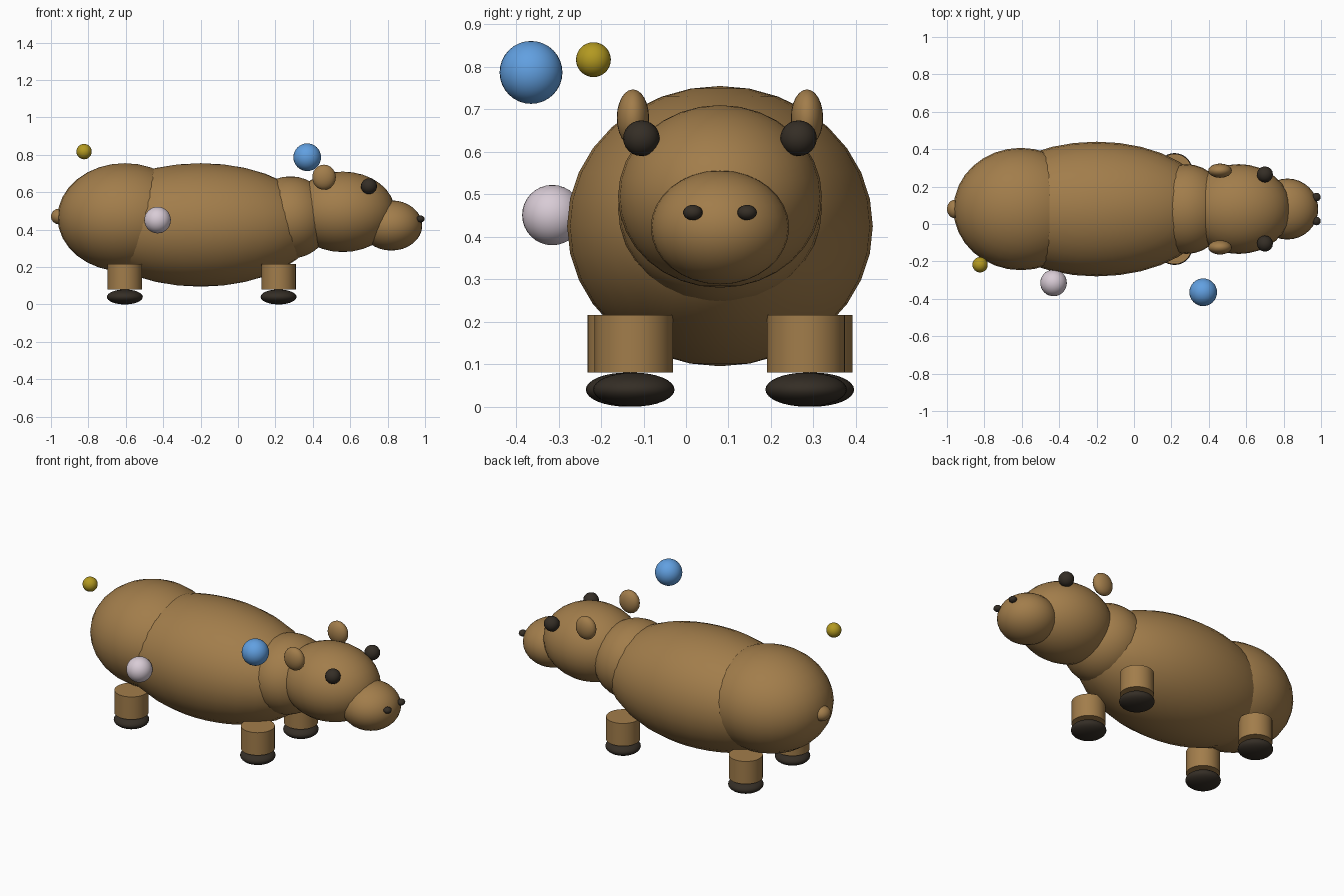
import bpy

if "Cube" in bpy.data.objects:
    bpy.data.objects.remove(bpy.data.objects["Cube"], do_unlink=True)

MID = 0.08  # the animal's centre line in y


def material(name, rgb):
    mat = bpy.data.materials.new(name)
    mat.use_nodes = True
    color = (*rgb, 1.0)
    mat.diffuse_color = color
    bsdf = mat.node_tree.nodes["Principled BSDF"]
    bsdf.inputs["Base Color"].default_value = color
    bsdf.inputs["Roughness"].default_value = 0.8
    return mat


brown = material("brown_fur", (0.36, 0.205, 0.07))
dark = material("dark_brown", (0.035, 0.027, 0.019))
blue = material("sky_blue", (0.12, 0.35, 0.75))
yellow = material("mustard_yellow", (0.45, 0.32, 0.015))
pink = material("pale_pink", (0.69, 0.6, 0.67))


def finish(name, mat):
    obj = bpy.context.object
    obj.name = name
    obj.data.materials.append(mat)
    bpy.ops.object.transform_apply(location=False, rotation=False, scale=True)
    bpy.ops.object.shade_smooth_by_angle()
    return obj


def ball(name, center, radii, mat, segments=32, rings=16):
    bpy.ops.mesh.primitive_uv_sphere_add(
        segments=segments, ring_count=rings, radius=1, location=center)
    bpy.context.object.scale = radii
    return finish(name, mat)


def post(name, center, radius, height, mat):
    bpy.ops.mesh.primitive_cylinder_add(
        vertices=32, radius=radius, depth=height, location=center)
    return finish(name, mat)


# Trunk, from tail to snout
ball("body", (-0.2, MID, 0.425), (0.62, 0.36, 0.33), brown)
ball("rump", (-0.605, MID, 0.465), (0.36, 0.327, 0.29), brown)
ball("tail", (-0.955, MID, 0.47), (0.045, 0.05, 0.042), brown)
ball("neck", (0.28, MID, 0.465), (0.22, 0.24, 0.22), brown)
ball("head", (0.56, MID, 0.495), (0.28, 0.24, 0.215), brown)
ball("snout", (0.82, MID, 0.422), (0.165, 0.163, 0.134), brown)

# Paired parts on both sides of the centre line
for side, s in (("left", 1), ("right", -1)):
    ball(side + "_ear", (0.46, MID + s * 0.205, 0.68),
         (0.063, 0.038, 0.067), brown, 24, 12)
    ball(side + "_eye", (0.7, MID + s * 0.185, 0.632),
         (0.043, 0.043, 0.042), dark, 16, 12)
    ball(side + "_nostril", (0.976, MID + s * 0.064, 0.457),
         (0.022, 0.023, 0.018), dark, 16, 12)
    for end, x, spread in (("front", 0.217, 0.203), ("rear", -0.605, 0.22)):
        y = MID + s * spread
        post(f"{end}_{side}_leg", (x, y, 0.148), 0.092, 0.135, brown)
        ball(f"{end}_{side}_foot", (x, y, 0.04), (0.096, 0.096, 0.04), dark)

# Floating balls
ball("blue_ball", (0.37, -0.365, 0.787), (0.074,) * 3, blue)
ball("yellow_ball", (-0.823, -0.218, 0.817), (0.041,) * 3, yellow)
ball("pink_ball", (-0.43, -0.315, 0.451), (0.071,) * 3, pink)
